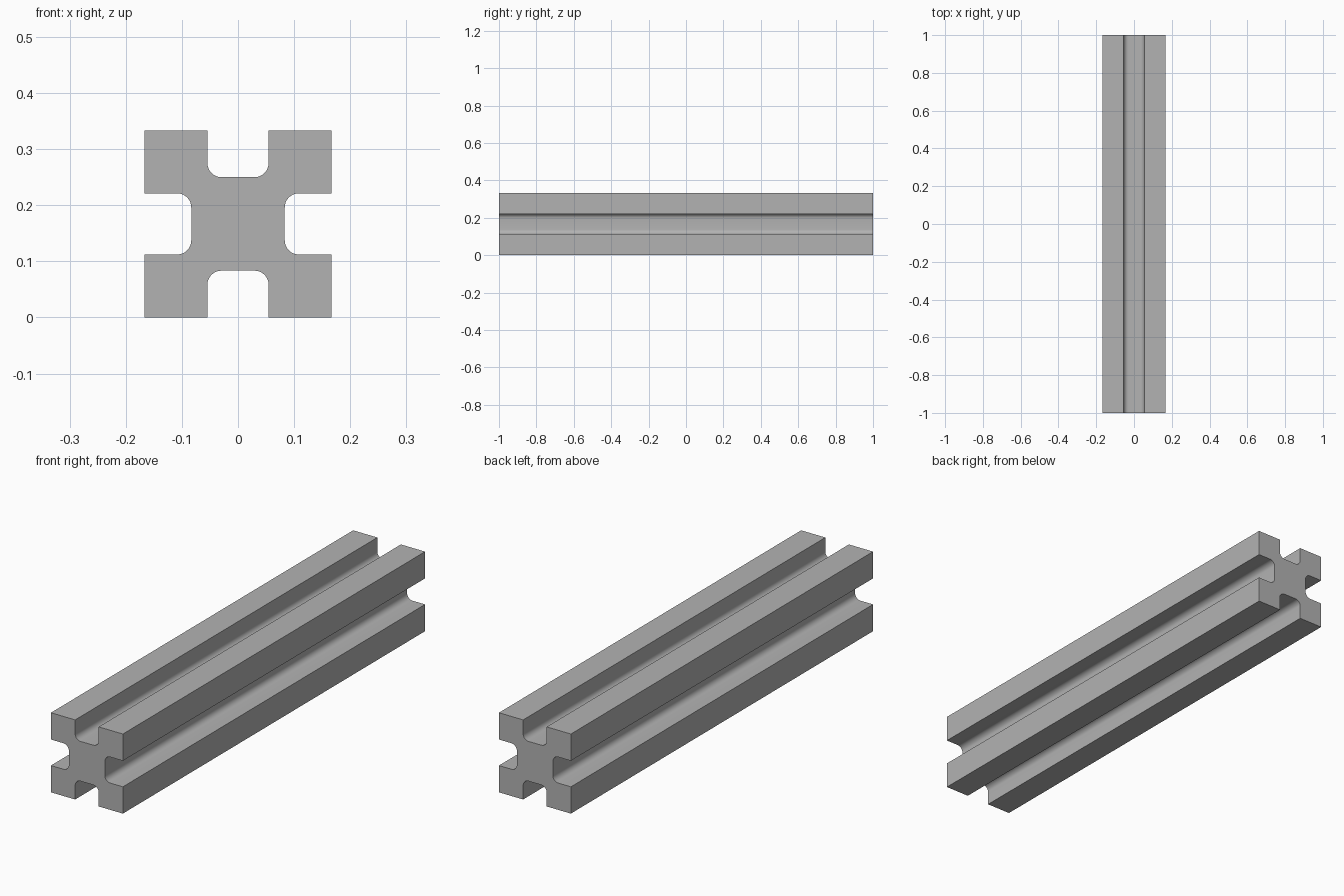
import bpy
import bmesh
from math import sin, cos, pi
from mathutils import Vector, Matrix

cube = bpy.data.objects.get("Cube")
if cube:
    bpy.data.objects.remove(cube, do_unlink=True)

HALF = 1 / 6        # half width of the square section
GROOVE = 0.0545     # half width of each groove
CORE = 0.0833       # centre to groove floor
FILLET = 0.025      # groove corner radius
STEPS = 8

grey = bpy.data.materials.new("plain grey")
grey.use_nodes = True
colour = (0.45, 0.45, 0.45, 1)
grey.diffuse_color = colour
grey.node_tree.nodes["Principled BSDF"].inputs["Base Color"].default_value = colour


def fillet(cx, start):
    """Quarter arc running along a groove's inner corner."""
    angles = [start + pi / 2 * i / STEPS for i in range(STEPS + 1)]
    return [Vector((cx + FILLET * cos(a), CORE + FILLET + FILLET * sin(a)))
            for a in angles]


# One side of the section: outer corner, groove wall, rounded floor, groove wall
side = [Vector((-HALF, HALF)), Vector((-GROOVE, HALF))]
side += fillet(-GROOVE + FILLET, pi)
side += fillet(GROOVE - FILLET, 1.5 * pi)
side.append(Vector((GROOVE, HALF)))

# Repeat the side around the square
section = [Matrix.Rotation(-turn * pi / 2, 2) @ p for turn in range(4) for p in side]

# Extrude the section along the length
bm = bmesh.new()
end = bm.faces.new([bm.verts.new((p.x, -1, p.y + HALF)) for p in section])
extruded = bmesh.ops.extrude_face_region(bm, geom=[end], use_keep_orig=True)
far_verts = [v for v in extruded["geom"] if isinstance(v, bmesh.types.BMVert)]
bmesh.ops.translate(bm, verts=far_verts, vec=(0, 2, 0))
bmesh.ops.recalc_face_normals(bm, faces=bm.faces)
mesh = bpy.data.meshes.new("grooved_bar")
bm.to_mesh(mesh)
bm.free()
mesh.materials.append(grey)

bar = bpy.data.objects.new("grooved_bar", mesh)
bpy.context.collection.objects.link(bar)
bpy.ops.object.select_all(action="DESELECT")
bar.select_set(True)
bpy.context.view_layer.objects.active = bar
bpy.ops.object.shade_smooth_by_angle()
